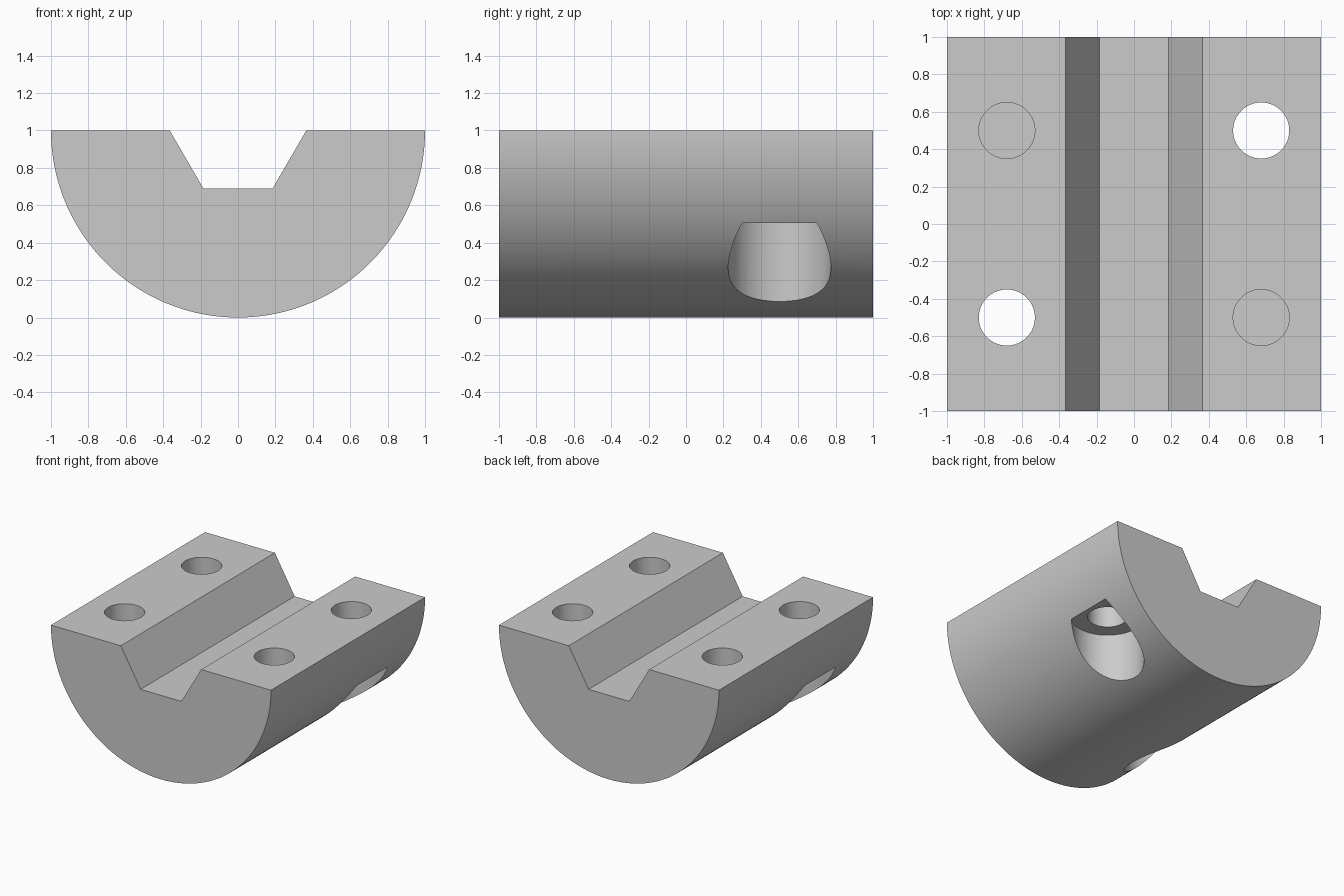
import bpy
import bmesh
import math
from mathutils import Matrix

cube = bpy.data.objects.get("Cube")
if cube:
    bpy.data.objects.remove(cube, do_unlink=True)

SIDES = 96          # facets round the half cylinder
HOLE_X, HOLE_Y = 0.68, 0.5
HOLE_R, BORE_R = 0.15, 0.275
LEDGE_Z = 0.505     # top of the counterbores, floor of the blind holes

grey = bpy.data.materials.new("light_grey")
grey.use_nodes = True
colour = (0.6, 0.6, 0.6, 1)
grey.diffuse_color = colour
grey.node_tree.nodes["Principled BSDF"].inputs["Base Color"].default_value = colour


def mesh_object(name, bm):
    bmesh.ops.recalc_face_normals(bm, faces=bm.faces)
    mesh = bpy.data.meshes.new(name)
    bm.to_mesh(mesh)
    bm.free()
    obj = bpy.data.objects.new(name, mesh)
    bpy.context.collection.objects.link(obj)
    mesh.materials.append(grey)
    return obj


def cut_cylinder(target, x, y, radius, z0, z1):
    """Subtract an upright cylinder from the target."""
    bm = bmesh.new()
    bmesh.ops.create_cone(bm, cap_ends=True, segments=64, radius1=radius,
                          radius2=radius, depth=z1 - z0,
                          matrix=Matrix.Translation((x, y, (z0 + z1) / 2)))
    cutter = mesh_object("hole_cutter", bm)
    cutter.hide_render = True
    mod = target.modifiers.new("hole", 'BOOLEAN')
    mod.operation = 'DIFFERENCE'
    mod.solver = 'EXACT'
    mod.object = cutter
    bpy.context.view_layer.objects.active = target
    bpy.ops.object.modifier_apply(modifier=mod.name)
    bpy.data.objects.remove(cutter, do_unlink=True)


# Half-round block with a tapered groove, extruded front to back
arc = [math.pi * (1 + i / SIDES) for i in range(SIDES + 1)]
profile = [(math.cos(a), 1 + math.sin(a)) for a in arc]
profile += [(0.365, 1), (0.185, 0.69), (-0.185, 0.69), (-0.365, 1)]
bm = bmesh.new()
face = bm.faces.new([bm.verts.new((x, -1, z)) for x, z in profile])
back = bmesh.ops.extrude_face_region(bm, geom=[face])
bmesh.ops.translate(bm, vec=(0, 2, 0),
                    verts=[v for v in back["geom"] if isinstance(v, bmesh.types.BMVert)])
block = mesh_object("half_round_block", bm)

# Counterbored through holes on one diagonal, blind holes on the other
for side in (1, -1):
    x, y = side * HOLE_X, side * HOLE_Y
    cut_cylinder(block, x, y, HOLE_R, -0.1, 1.1)
    cut_cylinder(block, x, y, BORE_R, -0.1, LEDGE_Z)
    cut_cylinder(block, x, -y, HOLE_R, LEDGE_Z, 1.1)

bpy.ops.object.select_all(action='DESELECT')
block.select_set(True)
bpy.context.view_layer.objects.active = block
bpy.ops.object.shade_smooth_by_angle(angle=math.radians(20))
